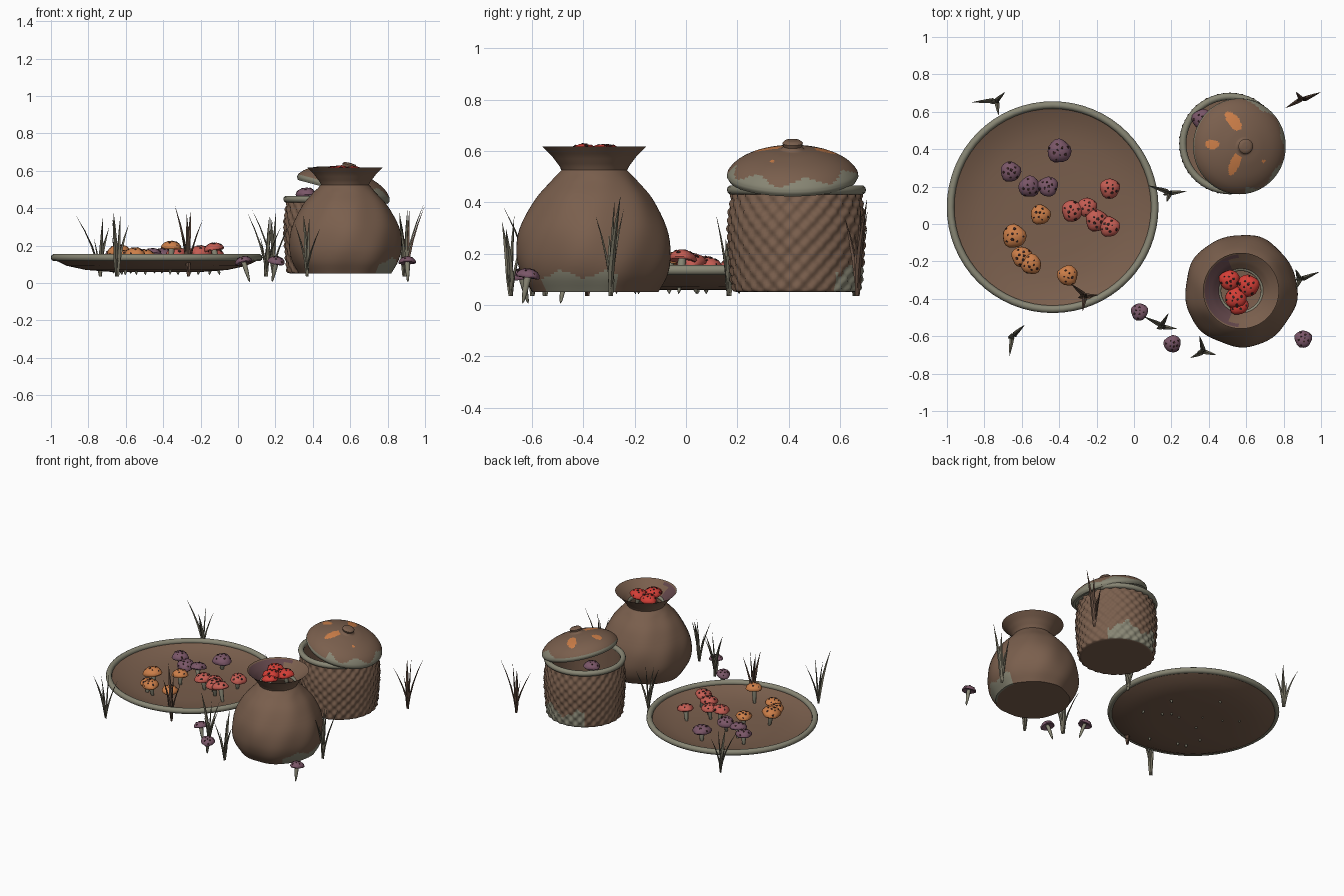
import bpy, bmesh, math, random
from mathutils import Vector, Matrix

if "Cube" in bpy.data.objects:
    bpy.data.objects.remove(bpy.data.objects["Cube"])

random.seed(4)


def mat(name, r, g, b):
    m = bpy.data.materials.new(name)
    m.diffuse_color = [((c / 255 + 0.055) / 1.055) ** 2.4 for c in (r, g, b)] + [1]
    m.use_nodes = True
    m.node_tree.nodes["Principled BSDF"].inputs["Base Color"].default_value = m.diffuse_color
    return m


BROWN = mat("clay brown", 122, 95, 77)
GREY = mat("weathered grey", 136, 134, 116)
GRASS = mat("dry grass", 112, 108, 92)
DEAD = mat("dead grass", 98, 76, 63)
PURPLE = mat("purple cap", 122, 86, 104)
ORANGE = mat("orange cap", 204, 126, 72)
PINK = mat("faded red cap", 196, 92, 82)
RED = mat("bright red cap", 212, 62, 54)
SPOT = mat("dark spot", 58, 38, 36)
WINE = mat("wine stain", 98, 70, 74)


def finish(name, bm, mats, angle=40, matrix=None):
    bmesh.ops.recalc_face_normals(bm, faces=bm.faces)
    me = bpy.data.meshes.new(name)
    bm.to_mesh(me)
    bm.free()
    for m in mats:
        me.materials.append(m)
    me.shade_smooth()
    me.set_sharp_from_angle(angle=math.radians(angle))
    ob = bpy.data.objects.new(name, me)
    bpy.context.collection.objects.link(ob)
    if matrix:
        ob.matrix_world = matrix
    return ob


def dense(points, step):
    """Subdivide a profile into short pieces."""
    out = [points[0]]
    for a, b in zip(points, points[1:]):
        n = max(1, round(math.dist(a, b) / step))
        out += [tuple(p + (q - p) * i / n for p, q in zip(a, b)) for i in range(1, n + 1)]
    return out


def smooth(points, n=4):
    """Catmull-Rom curve through the profile points."""
    v = [Vector(p) for p in points]
    v = [2 * v[0] - v[1]] + v + [2 * v[-1] - v[-2]]
    out = []
    for a, b, c, d in zip(v, v[1:], v[2:], v[3:]):
        for i in range(n):
            t = i / n
            out.append(0.5 * (2 * b + (c - a) * t + (2 * a - 5 * b + 4 * c - d) * t * t
                              + (3 * b - a - 3 * c + d) * t ** 3))
    return [(max(p.x, 0), p.y) for p in out + [v[-2]]]


def spin(bm, profile, seg, warp=None, matrix=Matrix(), index=0):
    """Revolve (radius, height) points about z."""
    rings = []
    for r, z in profile:
        if r < 1e-4:
            rings.append([bm.verts.new(matrix @ Vector((0, 0, z)))] * seg)
            continue
        ring = []
        for i in range(seg):
            a = math.tau * i / seg
            q = warp(r, z, a) if warp else r
            ring.append(bm.verts.new(matrix @ Vector((q * math.cos(a), q * math.sin(a), z))))
        rings.append(ring)
    for p, q in zip(rings, rings[1:]):
        for i in range(seg):
            j = (i + 1) % seg
            vs = list(dict.fromkeys((p[i], p[j], q[j], q[i])))
            if len(vs) > 2:
                bm.faces.new(vs).material_index = index


def paint(bm, rule):
    for f in bm.faces:
        c = f.calc_center_median()
        f.material_index = rule(c, math.hypot(c.x, c.y), math.degrees(math.atan2(c.y, c.x)))


def ring(name, radius, thick, loc, seg=64):
    bm = bmesh.new()
    spin(bm, [(radius + thick * math.cos(t * math.tau / 10), thick * math.sin(t * math.tau / 10))
              for t in range(11)], seg)
    bmesh.ops.remove_doubles(bm, verts=bm.verts, dist=1e-5)
    return finish(name, bm, [GREY], 60, Matrix.Translation(loc))


# Shallow tray with a grey rim
TRAY = Vector((-0.435, 0.09, 0))
bm = bmesh.new()
spin(bm, [(0, .058), (.25, .06), (.38, .07), (.48, .092), (.55, .125), (.55, .14),
          (.48, .108), (.38, .085), (.25, .075), (0, .073)], 64)
finish("tray", bm, [BROWN], 40, Matrix.Translation(TRAY))
ring("tray_rim", .546, .02, TRAY + Vector((0, 0, .136)))

# Round-bellied vase with flared mouth
VASE = Vector((0.572, -0.357, 0))
outer = smooth([(.245, .05), (.285, .12), (.30, .2), (.285, .3), (.23, .41), (.17, .48), (.128, .525)])
prof = [(0, .05)] + outer + [(.135, .54), (.165, .58), (.203, .618), (.15, .575), (.115, .54),
                             (.11, .50), (.15, .45), (0, .44)]
bm = bmesh.new()
spin(bm, dense(prof, .012), 96, lambda r, z, a: r * (1 + (.013 * math.sin(5 * a + 9 * z)
     + .008 * math.sin(9 * a - 14 * z)) * (z < .5)))


def vase_rule(c, r, a):
    if c.z < .12 + .015 * math.sin(a * .17) and r > .235 and -48 < a < 18:
        return 1
    if c.z > .53 and abs(a) > 112 - 20 * (c.z > .6) and r < c.z * .98 - .405:
        return 2
    return 0


paint(bm, vase_rule)
finish("vase", bm, [BROWN, GREY, WINE], 50, Matrix.Translation(VASE))
ring("vase_neck_ring", .118, .012, VASE + Vector((0, 0, .532)), 48)

# Woven basket
BASKET = Vector((0.513, 0.43, 0))
outer = smooth([(.235, .05), (.25, .07), (.262, .2), (.266, .32), (.25, .44)])
prof = [(0, .05)] + outer + [(.235, .44), (.235, .1), (0, .09)]


def weave(r, z, a):
    bump = .0075 * math.cos(26 * a) * math.cos(math.pi * z / .033)
    return r + bump if r > .24 and z < .438 else r


bm = bmesh.new()
spin(bm, dense(prof, .0085), 156, weave)
paint(bm, lambda c, r, a: int(.2 < r and c.z < .15 + .03 * math.sin(a * .12)
                              + .012 * math.sin(a * .4) and 38 < a < 125 and r > .237))
finish("woven_basket", bm, [BROWN, GREY], 70, Matrix.Translation(BASKET))
ring("basket_rim", .252, .019, BASKET + Vector((0, 0, .448)))

# Tilted lid with knob and flaked patches
prof = ([(0, .055), (.12, .045), (.2, .012), (.225, -.022), (.247, -.024)]
        + smooth([(.256, -.008), (.25, .012), (.22, .043), (.17, .07), (.1, .091), (.045, .1)])
        + [(.036, .112), (.04, .125), (.03, .134), (0, .137)])
bm = bmesh.new()
spin(bm, dense(prof, .009), 128)
# patches: x, y, half length, half width, direction in degrees
PATCHES = [(-.055, .135, .058, .032, 125), (-.17, .01, .035, .026, 0),
           (-.05, -.09, .066, .026, 70), (.11, -.08, .012, .009, 0)]


def lid_rule(c, r, a):
    edge = .008 + (.02 + .014 * math.sin(a * .13) if abs(a) < 85 else 0)
    if r > .205 and c.z < edge:
        return 1
    for x, y, l, w, d in PATCHES:
        d = math.radians(d)
        u = (c.x - x) * math.cos(d) + (c.y - y) * math.sin(d)
        v = (c.y - y) * math.cos(d) - (c.x - x) * math.sin(d)
        if c.z > .03 and r > .06 and (u / l) ** 2 + (v / w) ** 2 < 1:
            return 2
    return 0


paint(bm, lid_rule)
finish("basket_lid", bm, [BROWN, GREY, ORANGE], 45,
       Matrix.Translation((.565, .415, .51)) @ Matrix.Rotation(math.radians(15), 4, 'Y'))


# Spotted mushrooms
def mushroom(name, x, y, r, top, foot, cap, lean=.15):
    bm = bmesh.new()
    h = r * .72
    turn, off = random.uniform(0, 6.28), random.uniform(0, 6.28)
    tilt = (Matrix.Translation((x, y, top - h))
            @ Matrix.Rotation(lean * .8, 4, Vector((math.cos(turn), math.sin(turn), 0))))
    lump = lambda q, z, a: q * (1 + .05 * math.sin(3 * a + off) + .03 * math.sin(5 * a))
    spin(bm, [(0, .25 * h), (.5 * r, .12 * h), (.92 * r, -.08 * h), (r, .08 * h), (.93 * r, .4 * h),
              (.74 * r, .7 * h), (.42 * r, .92 * h), (0, h)], 16, lump, tilt)
    for k in range(9):
        a, e = k * 2.4 + off, .22 + k * .085
        n = Vector((math.cos(a) * e, math.sin(a) * e, math.sqrt(1 - e * e)))
        p = Vector((n.x * r, n.y * r, n.z * h * .99))
        q = Vector((n.x / r, n.y / r, n.z / h)).to_track_quat('Z', 'Y').to_matrix().to_4x4()
        s = r * random.uniform(.09, .17)
        spin(bm, [(s, -.003), (s * .8, .002), (0, .0025)], 7, None, tilt @ Matrix.Translation(p) @ q, 1)
    # stem tapering to a pointed foot, sheared to lean
    length = top - h * .8 - foot
    shear = Matrix.Translation((x, y, top - h * .8))
    shear[0][2], shear[1][2] = lean * math.sin(turn), -lean * math.cos(turn)
    spin(bm, [(0, -length), (r * .12, -length * .9), (r * .24, -length * .5), (r * .3, -length * .12),
              (r * .26, 0)], 8, None, shear, 2)
    finish(name, bm, [cap, SPOT, GREY], 50)


GROUPS = {
    "tray_purple_mushroom": (PURPLE, .05, [(-.40, .39, .064, .185), (-.66, .28, .055, .18),
                             (-.56, .20, .058, .175), (-.46, .20, .055, .185)]),
    "tray_orange_mushroom": (ORANGE, .042, [(-.50, .05, .054, .18), (-.64, -.065, .064, .205),
                             (-.60, -.175, .055, .175), (-.55, -.215, .055, .19), (-.355, -.275, .055, .225)]),
    "tray_red_mushroom": (PINK, .042, [(-.13, .19, .055, .19), (-.25, .09, .052, .185), (-.33, .07, .058, .19),
                          (-.20, .02, .06, .2), (-.13, -.015, .055, .215)]),
    "ground_mushroom": (PURPLE, .005, [(.03, -.47, .047, .142), (.205, -.64, .047, .142), (.905, -.615, .047, .142)]),
    "basket_mushroom": (PURPLE, .38, [(.365, .56, .055, .51)]),
    "vase_mushroom": (RED, .5, [(.51, -.30, .055, .625), (.61, -.33, .06, .625),
                      (.545, -.395, .058, .628), (.56, -.435, .052, .61)]),
}
for name, (cap, foot, spots) in GROUPS.items():
    for i, (x, y, r, top) in enumerate(spots):
        mushroom(f"{name}_{i + 1}", x, y, r, top, foot, cap, random.uniform(.05, .35))


# Grass clumps made of bent, tapering blades
def clump(name, x, y, height, tips, m=GRASS):
    bm = bmesh.new()
    for k, (tx, ty) in enumerate(tips + [(.012, .015), (-.03, -.01)]):
        d = Vector((tx, ty, 0))
        side = Vector((-ty, tx, 0)).normalized()
        top = .035 + (height - .035) * (1, .8, .88, .95, .62)[k]
        prev = None
        for t, w in ((0, .006), (.25, .013), (.5, .011), (.75, .007), (1, .0006)):
            c = Vector((x, y, .035 + (top - .035) * t)) + d * t ** 1.6 + side * .006 * (k % 3 - 1)
            out = d.normalized() * w * .45
            cur = [bm.verts.new(c + o) for o in (side * w, out, -side * w, -out)]
            if prev:
                for i in range(4):
                    bm.faces.new((prev[i], prev[i - 1], cur[i - 1], cur[i]))
            else:
                bm.faces.new(cur)
            prev = cur
        bm.faces.new(prev)
    finish(name, bm, [m], 35)


clump("grass_back_left", -.74, .655, .36, [(-.125, -.01), (.05, .05), (.01, -.075)])
clump("grass_front_left", -.645, -.595, .38, [(-.015, -.115), (.06, .055), (-.03, -.01)])
clump("grass_tray_edge", -.27, -.385, .41, [(-.07, .06), (.08, .005), (-.01, -.08)], DEAD)
clump("grass_middle", .185, .165, .39, [(-.11, .035), (.095, .01), (-.015, -.045)])
clump("grass_front", .15, -.55, .37, [(-.1, .05), (.08, -.01), (.04, .07)])
clump("grass_vase_front", .365, -.68, .36, [(-.02, .08), (.075, -.02), (-.065, -.03)])
clump("grass_vase_right", .89, -.29, .42, [(.1, .04), (-.025, -.06), (-.02, .05)])
clump("grass_back_right", .9, .67, .41, [(.095, .04), (-.09, -.05), (-.03, .04)], DEAD)
